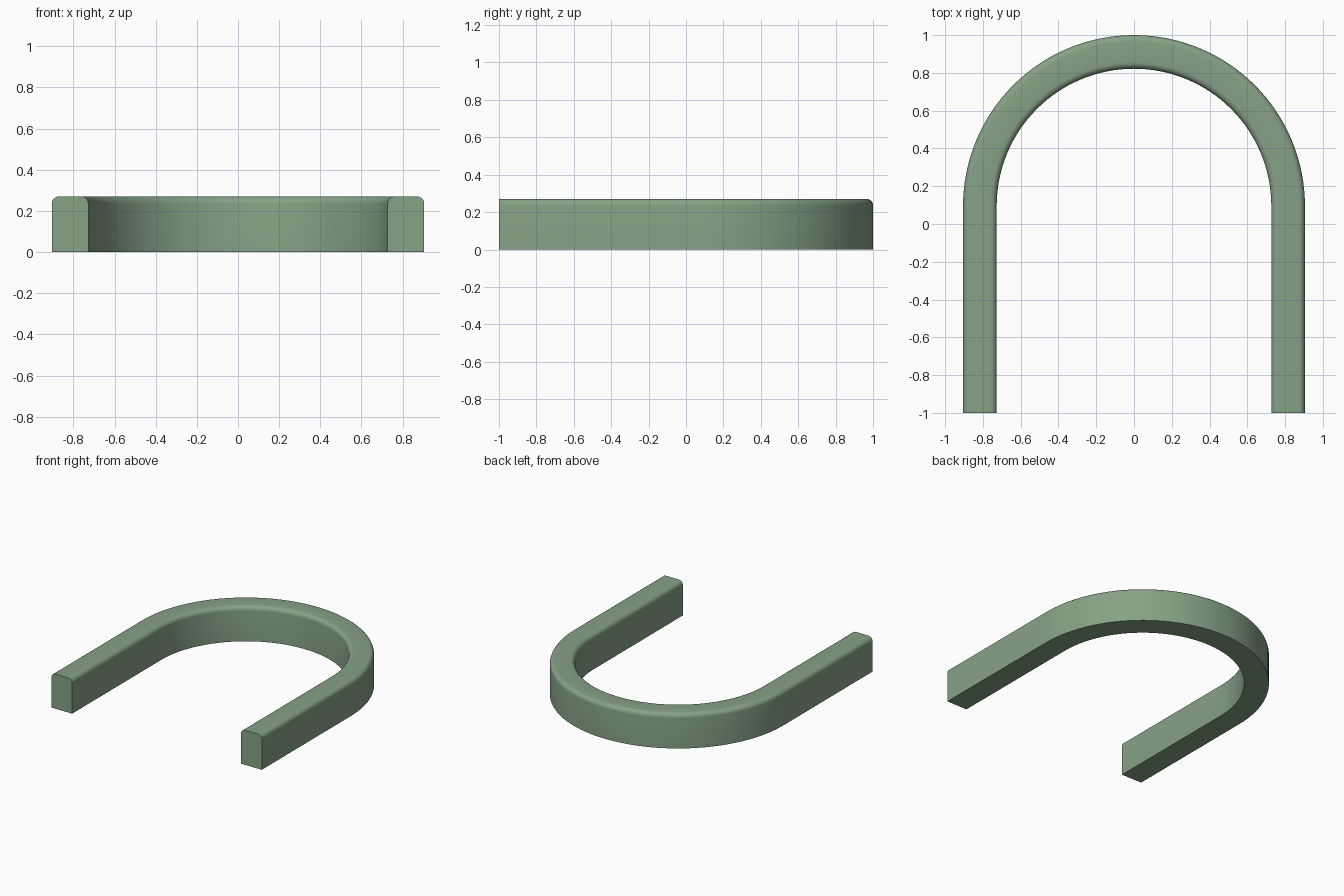
import bpy, bmesh, math

if "Cube" in bpy.data.objects:
    bpy.data.objects.remove(bpy.data.objects["Cube"])

R_OUT, R_IN, CY, H, F = 0.905, 0.727, 0.095, 0.27, 0.034
ARC_STEPS, FILLET_STEPS = 64, 6

# Cross-section (radius, height): flat bottom, rounded top edges
profile = [(R_IN, 0.0), (R_OUT, 0.0)]
for cx, start in ((R_OUT - F, 0.0), (R_IN + F, math.pi / 2)):
    for i in range(FILLET_STEPS + 1):
        a = start + math.pi / 2 * i / FILLET_STEPS
        profile.append((cx + F * math.cos(a), H - F + F * math.sin(a)))

# Path stations (angle, y offset): right leg, half circle, left leg
stations = [(0.0, -1.0)]
stations += [(math.pi * i / ARC_STEPS, CY) for i in range(ARC_STEPS + 1)]
stations += [(math.pi, -1.0)]

# Sweep the section along the path and cap both ends
bm = bmesh.new()
rings = [[bm.verts.new((r * math.cos(a), y + r * math.sin(a), z)) for r, z in profile]
         for a, y in stations]
n = len(profile)
for r0, r1 in zip(rings, rings[1:]):
    for i in range(n):
        j = (i + 1) % n
        bm.faces.new((r0[i], r0[j], r1[j], r1[i]))
bm.faces.new(rings[0])
bm.faces.new(rings[-1])
bmesh.ops.recalc_face_normals(bm, faces=bm.faces)
mesh = bpy.data.meshes.new("arch_band")
bm.to_mesh(mesh)
bm.free()
band = bpy.data.objects.new("arch_band", mesh)
bpy.context.collection.objects.link(band)

# Muted green colour
green = bpy.data.materials.new("muted_green")
green.diffuse_color = (0.24, 0.36, 0.24, 1.0)
green.use_nodes = True
green.node_tree.nodes["Principled BSDF"].inputs["Base Color"].default_value = green.diffuse_color
mesh.materials.append(green)

# Smooth curves, sharp bottom and end edges
bpy.context.view_layer.objects.active = band
band.select_set(True)
bpy.ops.object.shade_smooth_by_angle(angle=math.radians(30))
